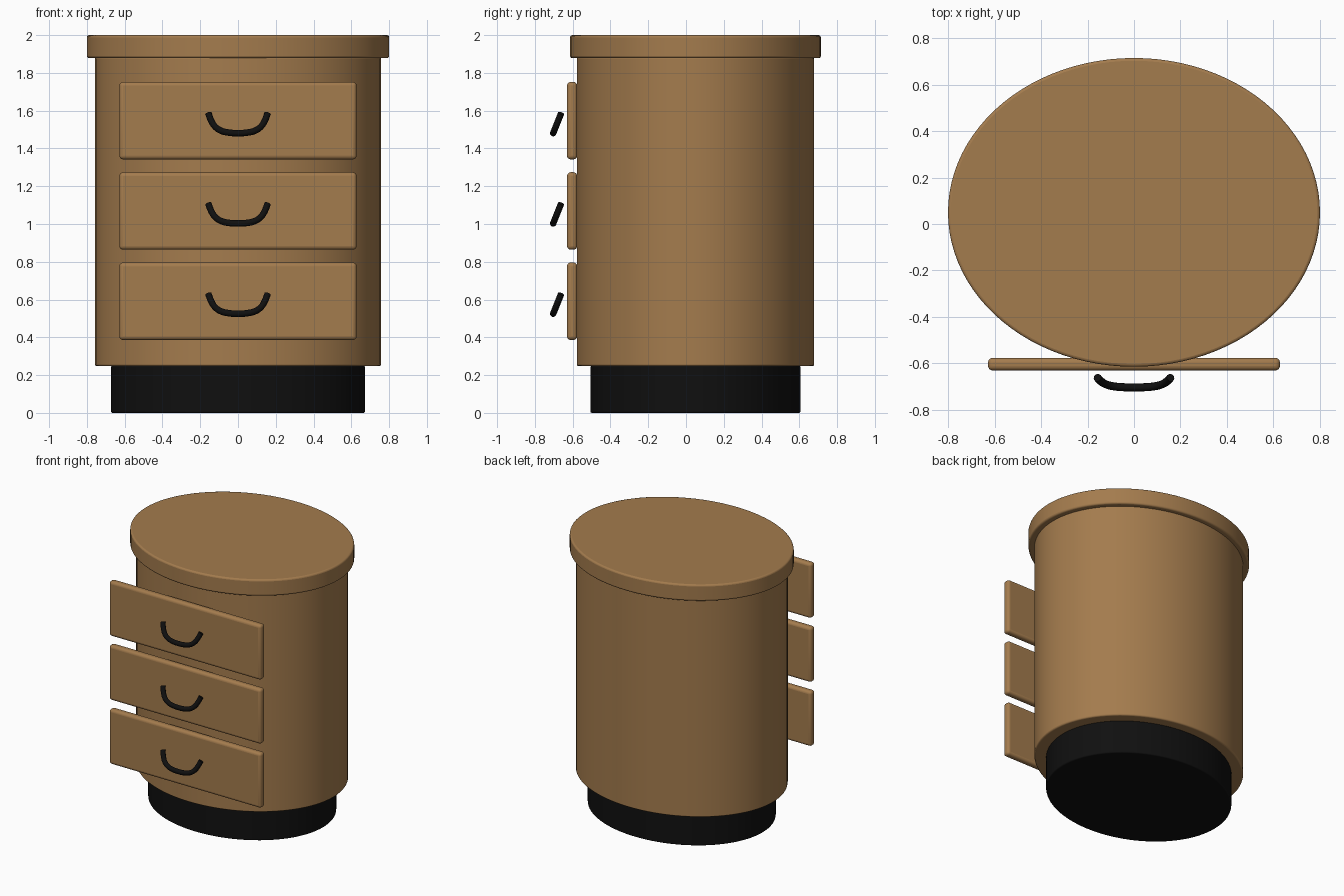
import bpy
import math
from mathutils import Vector

cube = bpy.data.objects.get("Cube")
if cube:
    bpy.data.objects.remove(cube, do_unlink=True)


def material(name, rgb):
    m = bpy.data.materials.new(name)
    m.use_nodes = True
    m.diffuse_color = (*rgb, 1)
    m.node_tree.nodes["Principled BSDF"].inputs["Base Color"].default_value = (*rgb, 1)
    return m


wood = material("warm wood", (0.37, 0.20, 0.075))
black = material("black", (0.005, 0.005, 0.005))


def finish(obj, name, mat, bevel, segments):
    """Name, colour, round the edges and smooth a part."""
    obj.name = obj.data.name = name
    obj.data.materials.append(mat)
    bpy.ops.object.transform_apply(location=False, rotation=False, scale=True)
    mod = obj.modifiers.new("rounded edges", "BEVEL")
    mod.width = bevel
    mod.segments = segments
    mod.limit_method = "ANGLE"
    mod.angle_limit = math.radians(40)
    bpy.ops.object.shade_smooth_by_angle(angle=math.radians(35))
    return obj


def oval(name, rx, ry, z0, z1, mat, bevel):
    bpy.ops.mesh.primitive_cylinder_add(vertices=96, radius=1, depth=1,
                                        location=(0, 0.05, (z0 + z1) / 2))
    obj = bpy.context.object
    obj.scale = (rx, ry, z1 - z0)
    return finish(obj, name, mat, bevel, 3)


# Oval carcass: plinth, body and overhanging top
oval("plinth", 0.672, 0.556, 0, 0.25, black, 0.008)
oval("body", 0.757, 0.628, 0.247, 1.885, wood, 0.01)
oval("table_top", 0.80, 0.664, 1.878, 2.0, wood, 0.012)


def drawer_front(name, z):
    bpy.ops.mesh.primitive_cube_add(size=1, location=(0, -0.603, z))
    obj = bpy.context.object
    obj.scale = (1.256, 0.054, 0.41)
    finish(obj, name, wood, 0.02, 4)


def handle(name, z):
    """Bent bar hanging forward from its two upper ends."""
    half = [(0.157, 0.105), (0.142, 0.066), (0.122, 0.035), (0.09, 0.013), (0.05, 0.003)]
    path = [(-x, h) for x, h in half] + [(0, 0)] + [(x, h) for x, h in reversed(half)]
    curve = bpy.data.curves.new(name, "CURVE")
    curve.dimensions = "3D"
    curve.bevel_depth = 0.0175
    curve.bevel_resolution = 3
    curve.use_fill_caps = True
    curve.resolution_u = 4
    spline = curve.splines.new("BEZIER")
    spline.bezier_points.add(len(path) - 1)
    for point, (x, h) in zip(spline.bezier_points, path):
        point.co = Vector((x, -0.703 + 0.40 * h, z + h))
        point.handle_left_type = point.handle_right_type = "AUTO"
    curve.materials.append(black)
    obj = bpy.data.objects.new(name, curve)
    bpy.context.collection.objects.link(obj)


# Three drawers, each with its own handle
for label, z in (("bottom", 0.591), ("middle", 1.069), ("top", 1.547)):
    drawer_front(label + "_drawer_front", z)
    handle(label + "_drawer_handle", z - 0.066)
